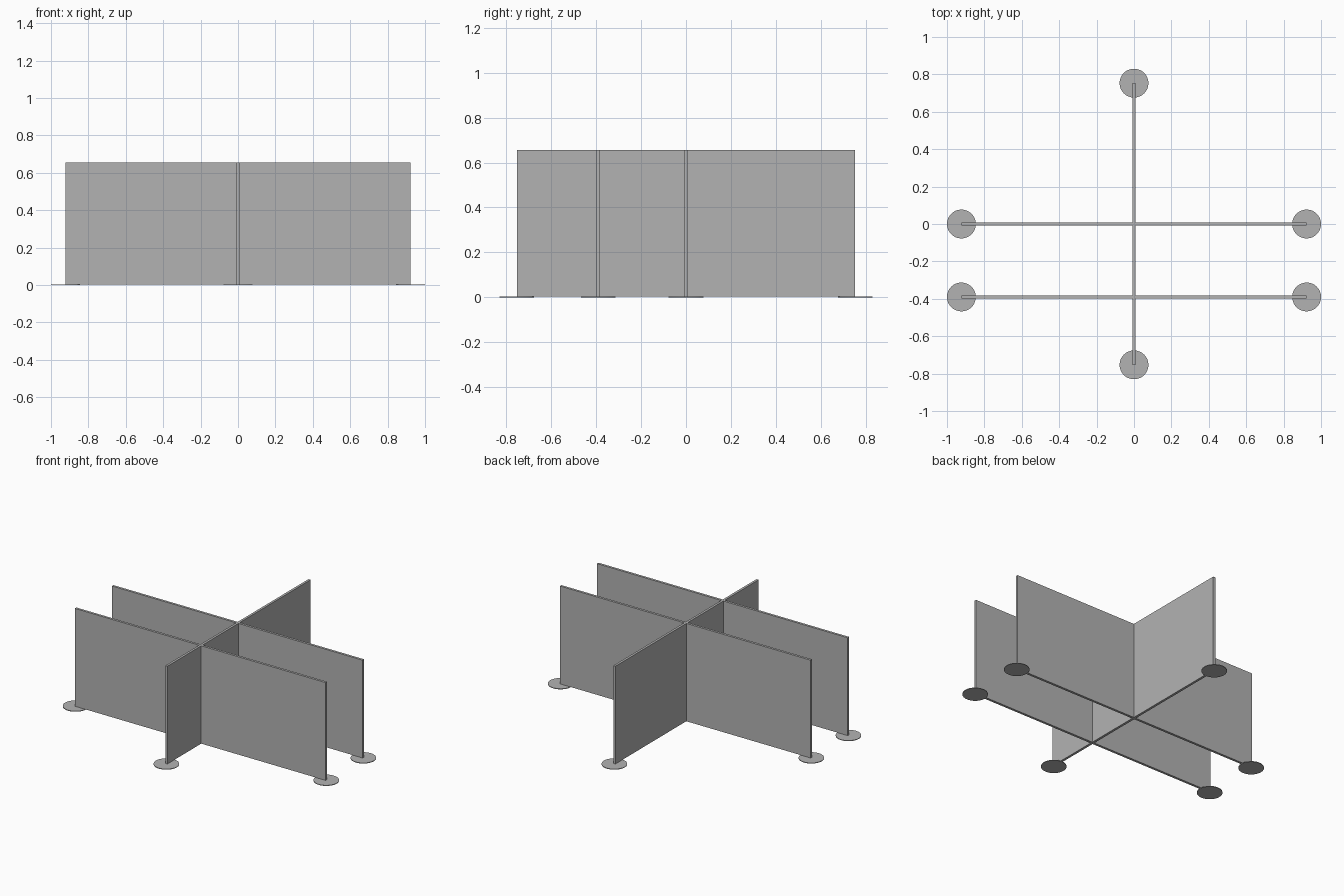
import bpy

cube = bpy.data.objects.get("Cube")
if cube:
    bpy.data.objects.remove(cube, do_unlink=True)

# Single flat grey
grey = bpy.data.materials.new("panel grey")
grey.use_nodes = True
colour = (0.45, 0.45, 0.45, 1)
grey.diffuse_color = colour
grey.node_tree.nodes["Principled BSDF"].inputs["Base Color"].default_value = colour

HEIGHT, THICK = 0.655, 0.016
FOOT_R, FOOT_H = 0.077, 0.004
HALF_X, HALF_Y = 0.923, 0.753
ROWS = {"middle": 0.0, "front": -0.39}


def panel(name, size_x, size_y, y=0):
    """Thin upright board resting on the foot plates."""
    tall = HEIGHT - FOOT_H
    bpy.ops.mesh.primitive_cube_add(size=1, location=(0, y, FOOT_H + tall / 2))
    ob = bpy.context.object
    ob.name = name
    ob.scale = (size_x, size_y, tall)
    bpy.ops.object.transform_apply(location=False, rotation=False, scale=True)
    ob.data.materials.append(grey)


def foot(name, x, y):
    """Round flat base plate."""
    bpy.ops.mesh.primitive_cylinder_add(vertices=48, radius=FOOT_R, depth=FOOT_H,
                                        location=(x, y, FOOT_H / 2))
    ob = bpy.context.object
    ob.name = name
    bpy.ops.object.shade_smooth_by_angle()
    ob.data.materials.append(grey)


# Lengthwise panel with a foot at each end
panel("spine_panel", THICK, 2 * HALF_Y)
foot("back_foot", 0, HALF_Y)
foot("front_foot", 0, -HALF_Y)

# Two cross panels with a foot at each end
for row, y in ROWS.items():
    panel(row + "_cross_panel", 2 * HALF_X, THICK, y)
    for side, sign in (("left", 1), ("right", -1)):
        foot(f"{row}_{side}_foot", sign * HALF_X, y)
